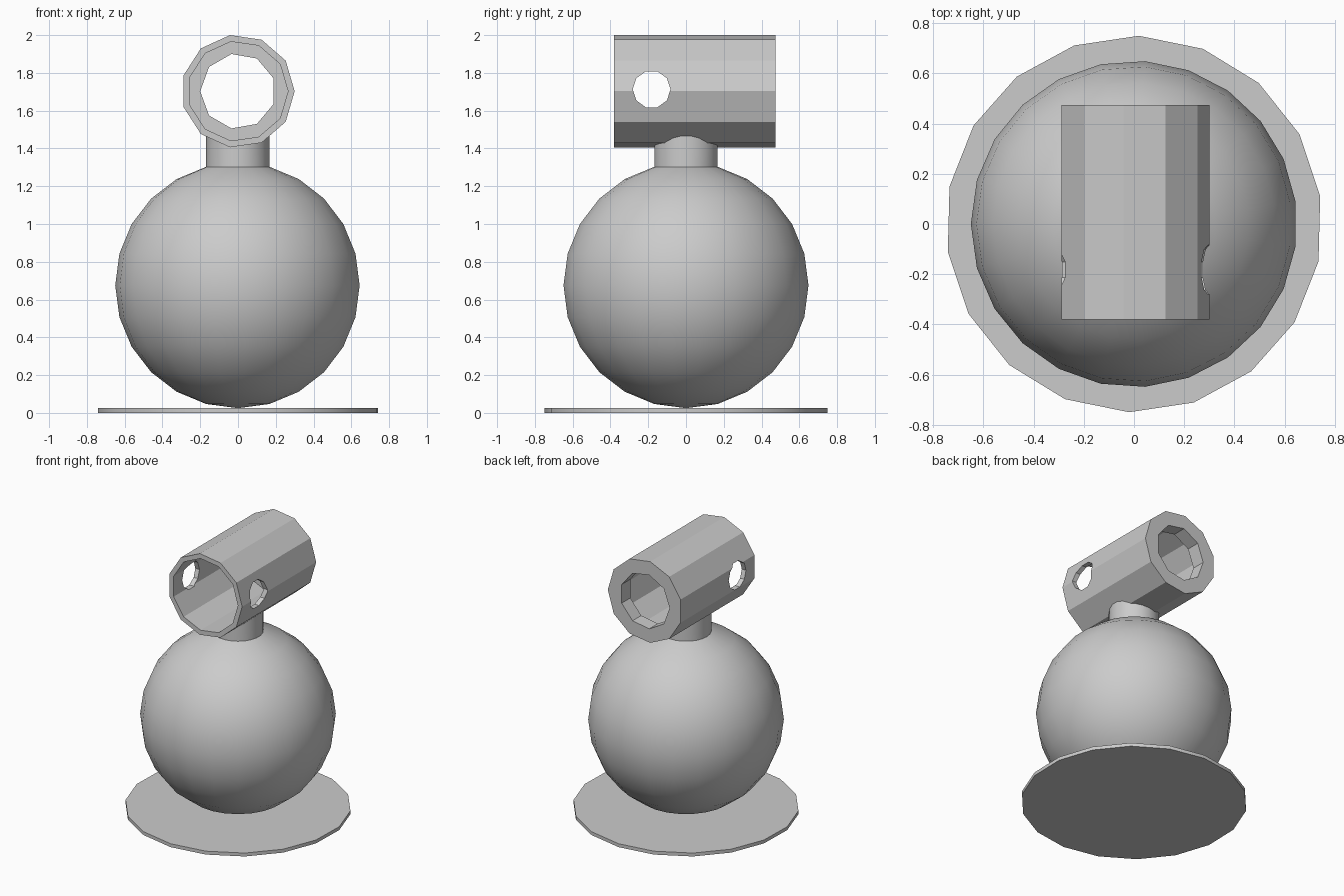
import bpy, bmesh, math

cube = bpy.data.objects.get("Cube")
if cube:
    bpy.data.objects.remove(cube, do_unlink=True)

GREY = (0.6, 0.6, 0.6, 1.0)
grey = bpy.data.materials.new("plain_grey")
grey.use_nodes = True
grey.diffuse_color = GREY
grey.node_tree.nodes["Principled BSDF"].inputs["Base Color"].default_value = GREY

TUBE_Z = 1.703
BALL_Z = 0.675


def ring(radius, sides, start):
    """Points (u, v) around a regular polygon."""
    angles = [math.radians(start) + math.tau * i / sides for i in range(sides)]
    return [(radius * math.cos(a), radius * math.sin(a)) for a in angles]


def loft(bm, lower, upper):
    n = len(lower)
    for i in range(n):
        j = (i + 1) % n
        bm.faces.new((lower[i], lower[j], upper[j], upper[i]))


def finish(name, bm):
    bmesh.ops.recalc_face_normals(bm, faces=bm.faces)
    mesh = bpy.data.meshes.new(name)
    bm.to_mesh(mesh)
    bm.free()
    mesh.materials.append(grey)
    obj = bpy.data.objects.new(name, mesh)
    bpy.context.collection.objects.link(obj)
    return obj


def prism(name, radius, sides, start, low, high, place):
    """Capped prism; place(u, v, w) maps the section and length to space."""
    bm = bmesh.new()
    pts = ring(radius, sides, start)
    ends = [[bm.verts.new(place(u, v, w)) for u, v in pts] for w in (low, high)]
    loft(bm, *ends)
    for end in ends:
        bm.faces.new(end)
    return finish(name, bm)


def activate(obj):
    bpy.ops.object.select_all(action="DESELECT")
    obj.select_set(True)
    bpy.context.view_layer.objects.active = obj


def cut(target, cutter):
    cutter.hide_render = True
    mod = target.modifiers.new("cut", "BOOLEAN")
    mod.operation = "DIFFERENCE"
    mod.solver = "EXACT"
    mod.object = cutter
    activate(target)
    bpy.ops.object.modifier_apply(modifier=mod.name)
    bpy.data.objects.remove(cutter, do_unlink=True)


def smooth(obj):
    activate(obj)
    bpy.ops.object.shade_smooth_by_angle(angle=math.radians(30))


# Base plate
base = prism("base_plate", 0.75, 18, 8.5, 0, 0.025, lambda u, v, w: (u, v, w))
smooth(base)

# Round body with the neck rising out of its top ring
SIDES, RADIUS = 23, 0.65
bm = bmesh.new()
pole = bm.verts.new((0, 0, BALL_Z - RADIUS))
rings = []
for step in range(-5, 6):
    lat = math.radians(15 * step)
    z = BALL_Z + RADIUS * math.sin(lat)
    rings.append([bm.verts.new((x, y, z))
                  for x, y in ring(RADIUS * math.cos(lat), SIDES, 180)])
# The neck rim follows the curve of the tube and stops inside its wall
rings.append([bm.verts.new((v.co.x, v.co.y, TUBE_Z - math.sqrt(0.28 ** 2 - v.co.x ** 2)))
              for v in rings[-1]])
for lower, upper in zip(rings, rings[1:]):
    loft(bm, lower, upper)
for i in range(SIDES):
    bm.faces.new((pole, rings[0][(i + 1) % SIDES], rings[0][i]))
smooth(finish("ball_body_and_neck", bm))


# Cross tube: wide front bore, narrower rear opening, hole through both sides
def along_y(u, v, w):
    return (u, w, TUBE_Z + v)


def along_x(u, v, w):
    return (w, u - 0.182, 1.713 + v)


tube = prism("cross_tube", 0.3, 11, 0, -0.38, 0.475, along_y)
cut(tube, prism("bore_cutter", 0.265, 11, 0, -0.5, 0.375, along_y))
cut(tube, prism("rear_cutter", 0.2, 9, 180, 0.3, 0.6, along_y))
cut(tube, prism("side_cutter", 0.1, 10, 0, -0.5, 0.5, along_x))
smooth(tube)
